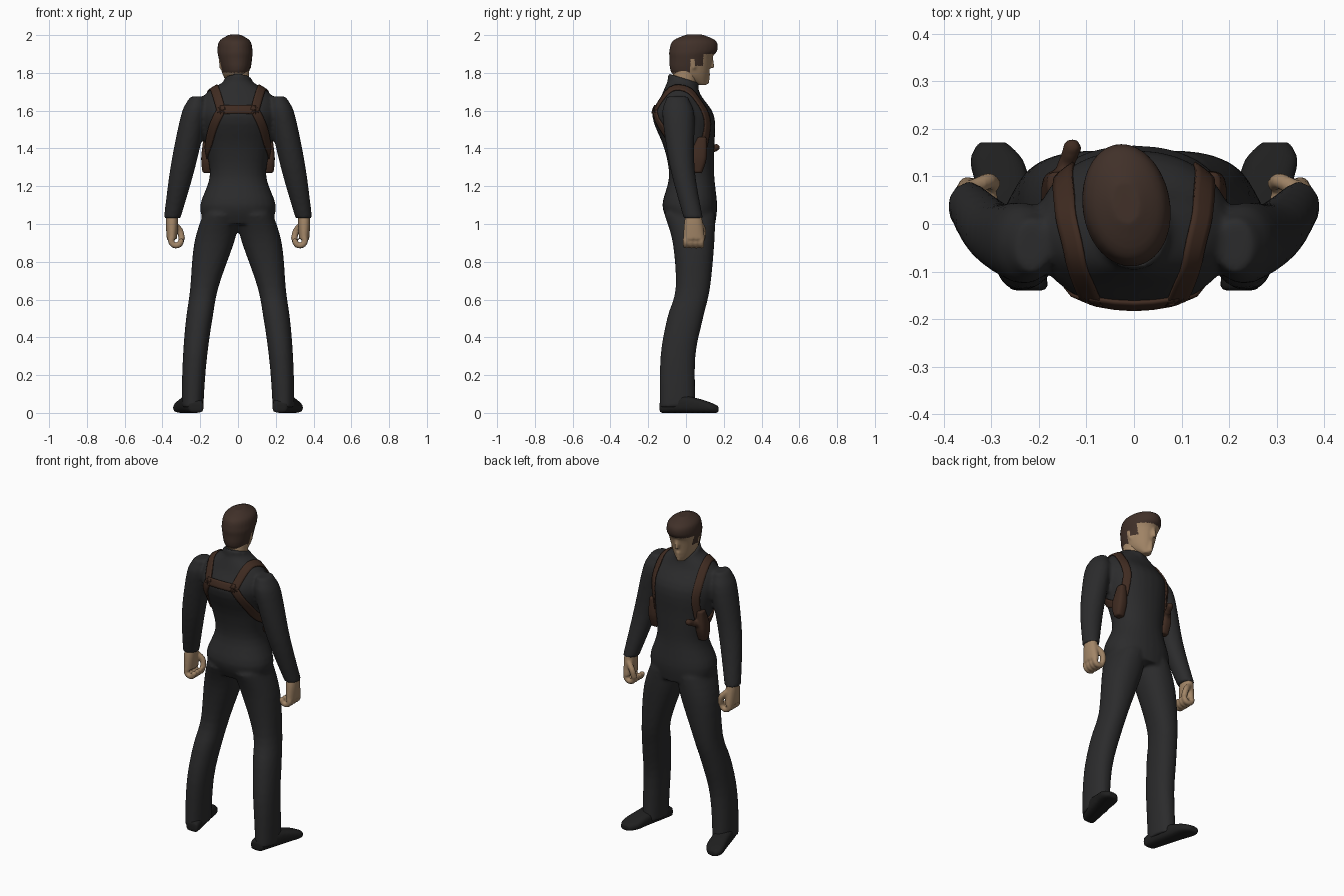
import bpy, bmesh, math
from mathutils import Vector, Matrix
from mathutils.bvhtree import BVHTree

if "Cube" in bpy.data.objects:
    bpy.data.objects.remove(bpy.data.objects["Cube"])


def material(name, *rgb):
    m = bpy.data.materials.new(name)
    m.use_nodes = True
    m.diffuse_color = (*rgb, 1)
    bsdf = m.node_tree.nodes["Principled BSDF"]
    bsdf.inputs["Base Color"].default_value = (*rgb, 1)
    bsdf.inputs["Roughness"].default_value = .9
    return m


CLOTH = material("charcoal cloth", .024, .024, .025)
SHOE = material("black leather", .014, .014, .014)
SKIN = material("skin", .36, .235, .135)
HAIR = material("dark brown hair", .052, .03, .022)
STRAP = material("brown leather", .05, .024, .015)


def spline(rows, steps=4):
    """Smooth curve through every given section."""
    rows = [Vector(r) for r in rows]
    rows = [rows[0], *rows, rows[-1]]
    path = []
    for a, b, c, d in zip(rows, rows[1:], rows[2:], rows[3:]):
        for k in range(steps):
            t = k / steps
            ease = t * t * (3 - 2 * t)
            start, end = (c - a) / 2, (d - b) / 2
            path.append(b.lerp(c, ease) + start * t * (1 - t) ** 2 - end * t * t * (1 - t))
    return path + [rows[-1]]


def centred(height):
    return 0


def loft(bm, sections, axis=centred, side=1, along="z", tilt=0, power=2.2, sides=28):
    """Skin oval rings (position, near, far, half width) around an axis rule."""
    rings = []
    for h, near, far, half in spline(sections):
        ring = []
        for i in range(sides):
            a = math.tau * i / sides
            u, v = (math.copysign(abs(f) ** (2 / power), f) for f in (math.cos(a), math.sin(a)))
            x = side * (axis(h) + half * u)
            depth = (near + far) / 2 + (far - near) / 2 * v
            co = (x, depth, h - tilt * depth) if along == "z" else (x, h, depth)
            ring.append(bm.verts.new(co))
        rings.append(ring)
    for a, b in zip(rings, rings[1:]):
        for i in range(sides):
            j = (i + 1) % sides
            bm.faces.new((a[i], a[j], b[j], b[i]))
    bm.faces.new(rings[0][::-1])
    bm.faces.new(rings[-1])


def beads(bm, points, radius, side=1):
    """A rounded tube made of closely spaced balls."""
    for p in spline(points):
        p.x *= side
        bmesh.ops.create_icosphere(bm, subdivisions=2, radius=radius,
                                   matrix=Matrix.Translation(p))


def finish(name, mesh, *mats):
    obj = bpy.data.objects.new(name, mesh)
    bpy.context.collection.objects.link(obj)
    for m in mats:
        mesh.materials.append(m)
    for p in mesh.polygons:
        p.use_smooth = True
    return obj


def blend(name, bm, voxel, *mats):
    """Fuse overlapping volumes into one smooth skin."""
    bmesh.ops.recalc_face_normals(bm, faces=bm.faces)
    raw = bpy.data.meshes.new(name)
    bm.to_mesh(raw)
    bm.free()
    obj = finish(name, raw)
    fuse = obj.modifiers.new("fuse", "REMESH")
    fuse.mode, fuse.voxel_size = "VOXEL", voxel
    soften = obj.modifiers.new("soften", "SMOOTH")
    soften.factor, soften.iterations = .5, 3
    deps = bpy.context.evaluated_depsgraph_get()
    mesh = bpy.data.meshes.new_from_object(obj.evaluated_get(deps))
    bpy.data.objects.remove(obj)
    mesh.materials.clear()
    return finish(name, mesh, *mats)


def leg_axis(z):
    return .24 - .14 * z * z


def arm_axis(z):
    return .565 - .21 * z


def foot_axis(y):
    return .255 + .25 * y


def hand_axis(z):
    return .35


def pouch_axis(z):
    return .162


# Suit: torso, collar, legs and sleeves
body = bmesh.new()
loft(body, [(1, -.09, .155, .18), (1.1, -.125, .165, .2), (1.25, -.09, .15, .15),
            (1.4, -.115, .15, .17), (1.57, -.178, .15, .205), (1.68, -.13, .08, .18),
            (1.75, -.1, .055, .08)])
loft(body, [(1.68, -.1, .065, .085), (1.768, -.096, .068, .073)], tilt=.3, power=2)
for s in (1, -1):
    loft(body, [(1.05, -.115, .155, .1), (.9, -.07, .15, .105), (.66, -.055, .127, .074),
                (.5, -.1, .09, .07), (.3, -.135, .05, .064), (.03, -.14, .05, .057)],
         leg_axis, s)
    loft(body, [(1.675, -.1, .01, .035), (1.65, -.11, .02, .05), (1.57, -.125, .045, .068),
                (1.3, -.085, .045, .066), (1.03, -.012, .09, .044)],
         arm_axis, s, power=2)
suit = blend("suit", body, .011, CLOTH)

for s, label in ((1, "left"), (-1, "right")):
    # Shoe, turned outward
    shoe = bmesh.new()
    loft(shoe, [(-.14, 0, .06, .04), (-.05, 0, .095, .052), (.05, 0, .08, .055),
                (.13, 0, .055, .057), (.172, 0, .035, .03)],
         foot_axis, s, along="y", power=3)
    blend(label + "_shoe", shoe, .009, SHOE)

    # Loosely closed hand: palm, curled fingers and thumb
    hand = bmesh.new()
    loft(hand, [(1.06, 0, .08, .03), (1, -.01, .09, .032), (.92, -.015, .1, .027)],
         hand_axis, s)
    for finger in range(4):
        y = finger * .027
        curl = [math.radians(a) for a in range(30, -210, -40)]
        beads(hand, [(.328 + .027 * math.cos(a), y, .913 + .027 * math.sin(a))
                     for a in curl], .0165, s)
    beads(hand, [(.34, .075, 1), (.308, .09, .965), (.298, .085, .925)], .018, s)
    blend(label + "_hand", hand, .006, SKIN)

# Neck
neck = bmesh.new()
loft(neck, [(1.7, -.08, .05, .06), (1.86, -.06, .07, .06)], power=2)
blend("neck", neck, .01, SKIN)

# Head with nose, chin and ears; hair is split off by a hairline rule
head = bmesh.new()
loft(head, [(1.735, .065, .105, .025), (1.79, -.07, .12, .066), (1.88, -.088, .14, .088),
            (1.92, -.088, .168, .092), (1.97, -.07, .16, .08), (2.002, 0, .09, .03)], power=2)
beads(head, [(0, .134, 1.875), (0, .141, 1.835)], .012)
beads(head, [(0, .116, 1.795), (0, .112, 1.752)], .014)
for s in (1, -1):
    beads(head, [(.077, .022, 1.865), (.073, .03, 1.83)], .013, s)
head_obj = blend("head", head, .007, SKIN, HAIR)
for p in head_obj.data.polygons:
    y = p.center.y
    hairline = 1.9 if y > .08 else 1.84 if y > .035 else 1.87 if y > .01 else 1.8
    p.material_index = int(p.center.z > hairline)
head_obj.data.transform(Matrix.Translation((-.01, 0, 0))
                        @ Matrix.Rotation(math.radians(9), 4, "Z"))

# Harness straps laid onto the suit
tree = BVHTree.FromPolygons([v.co for v in suit.data.vertices],
                            [tuple(p.vertices) for p in suit.data.polygons])


def strap(name, points, width=.046, lift=.004):
    path = spline(points, 6)
    bm = bmesh.new()
    rows = []
    for i, p in enumerate(path):
        hit, normal, _, _ = tree.find_nearest(p)
        run = path[min(i + 1, len(path) - 1)] - path[max(i - 1, 0)]
        across = run.cross(normal).normalized() * width / 4
        row = []
        for k in range(-2, 3):
            q, n, _, _ = tree.find_nearest(hit + across * k)
            row.append(bm.verts.new(q + n * lift))
        rows.append(row)
    for a, b in zip(rows, rows[1:]):
        for k in range(4):
            bm.faces.new((a[k], b[k], b[k + 1], a[k + 1]))
    mesh = bpy.data.meshes.new(name)
    bm.to_mesh(mesh)
    bm.free()
    solid = finish(name, mesh, STRAP).modifiers.new("thickness", "SOLIDIFY")
    solid.thickness, solid.offset = .008, 0


strap("back_strap", [(-.1, -.18, 1.61), (.1, -.18, 1.61)])
for s, label in ((1, "left"), (-1, "right")):
    strap(label + "_shoulder_strap",
          [(s * .09, -.18, 1.6), (s * .125, -.06, 1.72), (s * .15, .06, 1.67),
           (s * .158, .13, 1.53), (s * .165, .1, 1.4)])
    strap(label + "_side_strap",
          [(s * .09, -.18, 1.61), (s * .165, -.08, 1.43), (s * .17, .06, 1.35)])

    # Side pouch; the right one carries a forward grip
    pouch = bmesh.new()
    loft(pouch, [(1.27, .04, .085, .026), (1.35, .02, .11, .033), (1.46, .06, .11, .02)],
         pouch_axis, s, power=3)
    if s < 0:
        beads(pouch, [(.155, .09, 1.37), (.13, .16, 1.405)], .02, s)
    blend(label + "_pouch", pouch, .007, STRAP)
